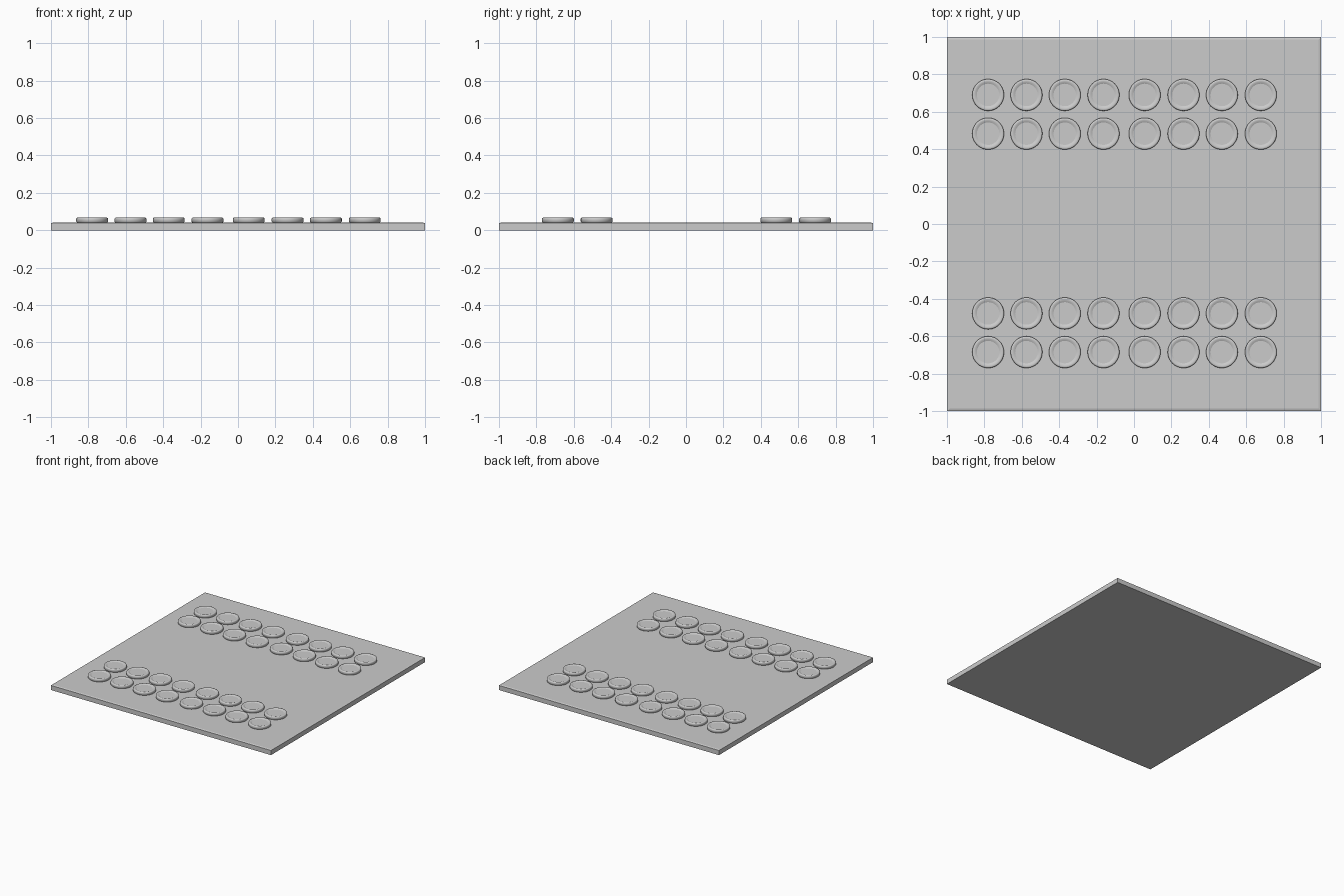
import bpy, bmesh, math

if "Cube" in bpy.data.objects:
    bpy.data.objects.remove(bpy.data.objects["Cube"])

BOARD_TOP = 0.042
SEGS = 48


def make_object(name, bm, loc=(0, 0, 0)):
    bmesh.ops.recalc_face_normals(bm, faces=bm.faces)
    mesh = bpy.data.meshes.new(name)
    bm.to_mesh(mesh)
    bm.free()
    ob = bpy.data.objects.new(name, mesh)
    ob.location = loc
    bpy.context.collection.objects.link(ob)
    return ob


# Board: square slab with a fine chamfer around its top
bm = bmesh.new()
rings = []
for half, z in [(1.0, 0.0), (1.0, 0.038), (0.987, BOARD_TOP)]:
    rings.append([bm.verts.new((sx * half, sy * half, z))
                  for sx, sy in [(-1, -1), (1, -1), (1, 1), (-1, 1)]])
for a, b in zip(rings, rings[1:]):
    for i in range(4):
        j = (i + 1) % 4
        bm.faces.new((a[i], a[j], b[j], b[i]))
bm.faces.new(rings[0])
bm.faces.new(rings[-1])
make_object("board", bm)

# Playing disc: lathed profile with a rounded rim and shallow dished top
profile = [(0.081, 0), (0.085, 0.004), (0.085, 0.020), (0.083, 0.024),
           (0.078, 0.026), (0.070, 0.025), (0.060, 0.020)]
bm = bmesh.new()
loops = [[bm.verts.new((r * math.cos(2 * math.pi * i / SEGS),
                        r * math.sin(2 * math.pi * i / SEGS), z))
          for i in range(SEGS)] for r, z in profile]
for a, b in zip(loops, loops[1:]):
    for i in range(SEGS):
        j = (i + 1) % SEGS
        bm.faces.new((a[i], a[j], b[j], b[i]))
bm.faces.new(loops[0])
bm.faces.new(loops[-1])
disc = make_object("disc", bm)
for p in disc.data.polygons:
    p.use_smooth = len(p.vertices) == 4

# Two double rows of eight discs
columns = [-0.78, -0.575, -0.37, -0.163, 0.057, 0.265, 0.47, 0.678]
lines = [-0.685, -0.478, 0.483, 0.69]
for r, y in enumerate(lines):
    for c, x in enumerate(columns):
        ob = disc if r == c == 0 else disc.copy()
        if ob is not disc:
            bpy.context.collection.objects.link(ob)
        ob.name = f"disc_{r + 1}_{c + 1}"
        ob.location = (x, y, BOARD_TOP)
